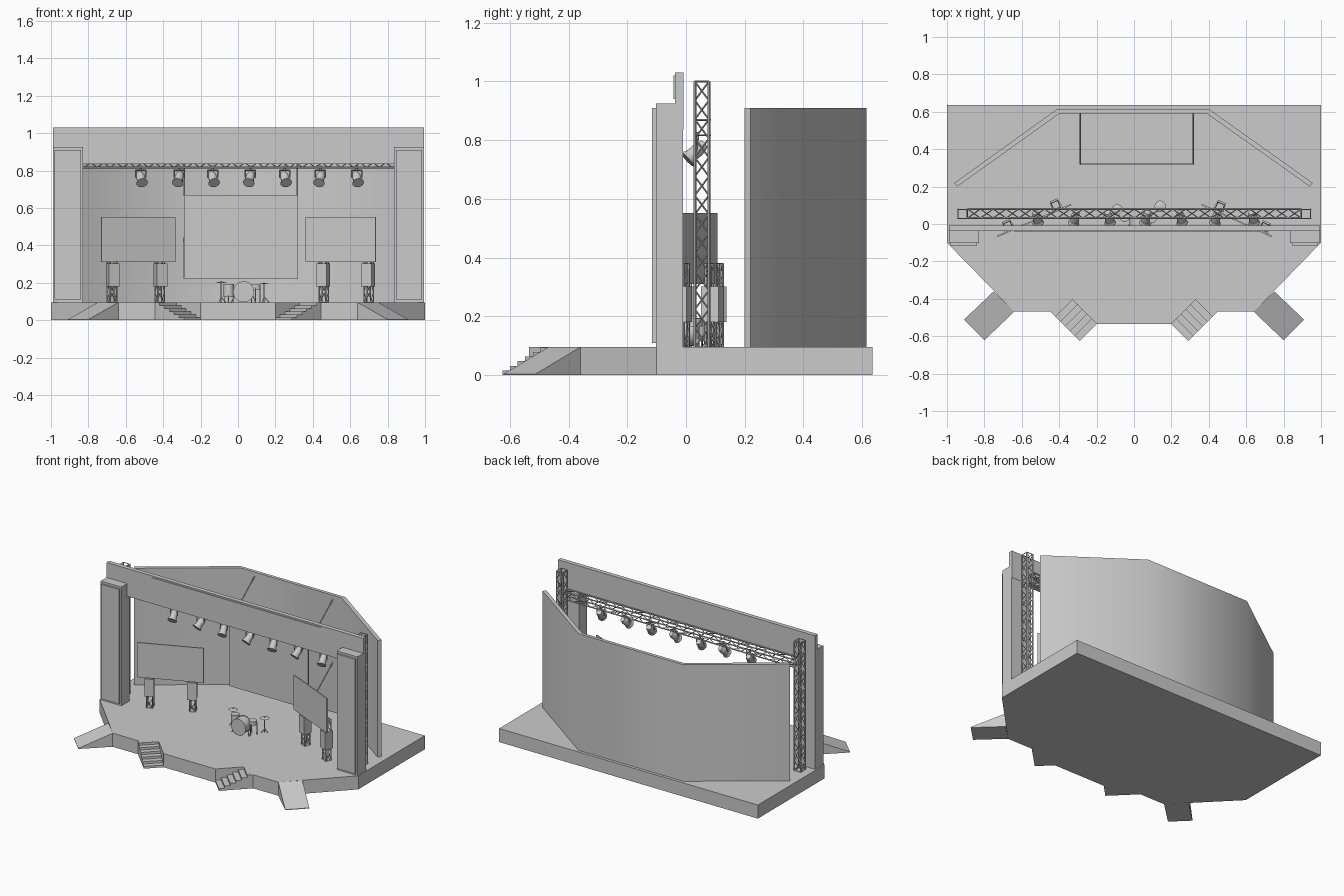
import bpy, bmesh, math
from mathutils import Vector as V

if "Cube" in bpy.data.objects:
    bpy.data.objects.remove(bpy.data.objects["Cube"])

TOP = 0.095  # stage floor height

def finish(bm, name, smooth=None):
    bmesh.ops.recalc_face_normals(bm, faces=bm.faces)
    me = bpy.data.meshes.new(name)
    bm.to_mesh(me)
    bm.free()
    if smooth:
        for p in me.polygons:
            p.use_smooth = True
        me.set_sharp_from_angle(angle=math.radians(smooth))
    ob = bpy.data.objects.new(name, me)
    bpy.context.collection.objects.link(ob)
    return ob

def add_prism(bm, pts, vec):
    a = [bm.verts.new(p) for p in pts]
    b = [bm.verts.new(V(p) + V(vec)) for p in pts]
    bm.faces.new(a)
    bm.faces.new(b[::-1])
    n = len(a)
    for i in range(n):
        bm.faces.new((a[i], b[i], b[(i + 1) % n], a[(i + 1) % n]))

def prism(name, pts, vec, smooth=None):
    bm = bmesh.new()
    add_prism(bm, pts, vec)
    return finish(bm, name, smooth)

def add_box(bm, x0, x1, y0, y1, z0, z1):
    add_prism(bm, [(x0, y0, z0), (x1, y0, z0), (x1, y1, z0), (x0, y1, z0)], (0, 0, z1 - z0))

def box(name, *dims):
    bm = bmesh.new()
    add_box(bm, *dims)
    return finish(bm, name)

def bar(bm, a, b, r, r2=None, n=4):
    """Round or square bar (or cone) between two points."""
    a, b = V(a), V(b)
    d = b - a
    m = d.to_track_quat('Z', 'Y').to_matrix().to_4x4()
    m.translation = (a + b) / 2
    bmesh.ops.create_cone(bm, cap_ends=True, segments=n, radius1=r,
                          radius2=r if r2 is None else r2, depth=d.length, matrix=m)

def truss(name, a, b, u, v, n, r=0.005, rl=0.003):
    """Four-chord lattice truss; u and v are half section vectors."""
    a, b, u, v = V(a), V(b), V(u), V(v)
    bm = bmesh.new()
    corners = [u + v, v - u, -u - v, u - v]
    for i, c in enumerate(corners):
        e = corners[(i + 1) % 4]
        bar(bm, a + c, b + c, r, n=6)
        for k in range(n):
            p, q = a.lerp(b, k / n), a.lerp(b, (k + 1) / n)
            bar(bm, p + (c, e)[k % 2], q + (e, c)[k % 2], rl)
        bar(bm, a + c, a + e, rl)
        bar(bm, b + c, b + e, rl)
    return finish(bm, name)

# stage deck, with notches for the stairs
half = [(0.2, -0.535), (0.333, -0.402), (0.40, -0.469), (0.64, -0.469), (1, -0.10), (1, 0.635)]
outline = half + [(-x, y) for x, y in reversed(half)]
prism("stage_deck", [(x, y, 0) for x, y in outline], (0, 0, TOP))

# stairs and ramps on both sides
for s, side in ((1, "right"), (-1, "left")):
    n, start = 6, V((s * 0.445, -0.47, 0))
    run = V((-s * 0.155, -0.155, 0))
    prof = [start]
    for i in range(n):
        h = V((0, 0, (TOP - 0.0005) * (n - i) / n))
        prof += [start + run * (i / n) + h, start + run * ((i + 1) / n) + h]
    prof.append(start + run)
    prism("stairs_" + side, prof, (-s * 0.09, 0.09, 0))
    a, b = V((s * 0.75, -0.36, 0)), V((s * 0.16, -0.152, 0))
    up = V((0, 0, 1))
    prism("ramp_" + side, [a, a + up * TOP, a + b + up * 0.004, a + b],
          (-s * 0.11, -0.109, 0))

# folded back wall
wall = [(-0.96, 0.22), (-0.41, 0.615), (0.40, 0.615), (0.955, 0.22),
        (0.94, 0.20), (0.387, 0.592), (-0.397, 0.592), (-0.945, 0.20)]
prism("back_wall", [(x, y, TOP) for x, y in wall], (0, 0, 0.815), smooth=40)

# front portal: header and pillars
box("header", -0.99, 0.995, -0.038, -0.008, 0.836, 1.03)
box("header_panel", -0.64, 0.67, -0.043, -0.038, 0.94, 1.02)
for x in (-0.91, 0.915):
    box("pillar", x - 0.08, x + 0.08, -0.102, -0.010, TOP, 0.925)
    box("pillar_front_panel", x - 0.07, x + 0.07, -0.115, -0.102, 0.11, 0.91)

# lighting truss: two towers and a cross beam
for x in (-0.917, 0.92):
    truss("truss_tower", (x, 0.054, TOP), (x, 0.054, 1.0), (0.024, 0, 0), (0, 0.024, 0), 14)
truss("truss_beam", (-0.89, 0.056, 0.843), (0.893, 0.056, 0.843), (0, 0.024, 0), (0, 0, 0.026), 26)

# spotlights hanging from the beam
for i, x in enumerate((-0.52, -0.315, -0.135, 0.065, 0.25, 0.44, 0.635)):
    bm = bmesh.new()
    yaw = (0.012, -0.012)[i % 2]
    c = V((x, 0.035, 0.762))
    d = V((yaw * 15, -0.72, -0.66)).normalized()
    bar(bm, c - d * 0.038, c - d * 0.012, 0.016, 0.023, 16)
    bar(bm, c - d * 0.012, c + d * 0.024, 0.023, n=16)
    bar(bm, c + d * 0.024, c + d * 0.042, 0.025, 0.031, 16)
    for s in (-1, 1):
        bar(bm, c + V((s * 0.027, 0, 0)), c + V((s * 0.027, 0.003, 0.04)), 0.004)
    bar(bm, c + V((-0.029, 0.003, 0.04)), c + V((0.029, 0.003, 0.04)), 0.004)
    bar(bm, c + V((0, 0.003, 0.038)), c + V((0, 0.003, 0.065)), 0.007, n=8)
    finish(bm, "spotlight", smooth=35)

# central screen with rods back to the wall
box("main_screen", -0.29, 0.32, 0.315, 0.325, 0.22, 0.67)
bm = bmesh.new()
for x in (-0.287, 0.317):
    bar(bm, (x, 0.32, 0.665), (x, 0.60, 0.885), 0.004, n=6)
    bar(bm, (x, 0.32, 0.225), (x, 0.60, 0.445), 0.004, n=6)
finish(bm, "screen_rods")

# angled side screens on lattice posts with loudspeakers
for s, xi, xo, pi, po in ((1, 0.36, 0.735, 0.445, 0.685), (-1, 0.335, 0.73, 0.405, 0.66)):
    a, b = V((s * xi, 0.10, 0.31)), V((s * xo, -0.07, 0.31))
    along = (b - a).normalized()
    back = V((-along.y, along.x, 0)) * s
    prism("side_screen", [a, b, b + back * 0.008, a + back * 0.008], (0, 0, 0.242))
    for px in (pi, po):
        c = a + along * ((px - xi) / abs(along.x)) + back * 0.034
        c.z = TOP
        truss("screen_post", c, c + V((0, 0, 0.285)), along * 0.019, back * 0.019, 5, 0.004, 0.0025)
        # cabinet, tapered towards the rear
        f, g = -back * 0.032, back * 0.03
        c.z = 0.18
        prism("loudspeaker", [c + f - along * 0.031, c + f + along * 0.031,
                              c + g + along * 0.022, c + g - along * 0.022], (0, 0, 0.122))

# drum kit
bm = bmesh.new()
bar(bm, (0.03, -0.036, 0.152), (0.03, 0.035, 0.152), 0.053, n=32)
for y in (-0.036, 0.029):
    bar(bm, (0.03, y - 0.003, 0.152), (0.03, y + 0.003, 0.152), 0.056, n=32)
for s in (-1, 1):
    bar(bm, (0.03 + s * 0.045, 0, 0.14), (0.03 + s * 0.065, -0.015, TOP), 0.003, n=6)
finish(bm, "bass_drum", smooth=35)

for name, x, y, z0, z1, r in (("floor_tom", -0.05, 0.04, 0.125, 0.195, 0.028),
                              ("snare_drum", 0.095, 0.03, 0.165, 0.192, 0.026)):
    bm = bmesh.new()
    bar(bm, (x, y, z0), (x, y, z1), r, n=24)
    for k in range(3):
        t = k * math.tau / 3 + 0.5
        p = V((x + r * math.cos(t), y + r * math.sin(t), 0))
        bar(bm, p + V((0, 0, TOP)), p + V((0, 0, z0 + 0.01)), 0.0025, n=6)
    finish(bm, name, smooth=35)

for x, y, z in ((-0.09, 0.075, 0.20), (0.14, 0.095, 0.193)):
    bm = bmesh.new()
    bar(bm, (x, y, TOP), (x, y, z + 0.01), 0.003, n=8)
    bar(bm, (x, y, z), (x, y, z + 0.006), 0.03, 0.006, 24)
    for k in range(3):
        t = k * math.tau / 3
        bar(bm, (x, y, TOP + 0.03), (x + 0.025 * math.cos(t), y + 0.025 * math.sin(t), TOP), 0.002)
    finish(bm, "cymbal_stand", smooth=35)
